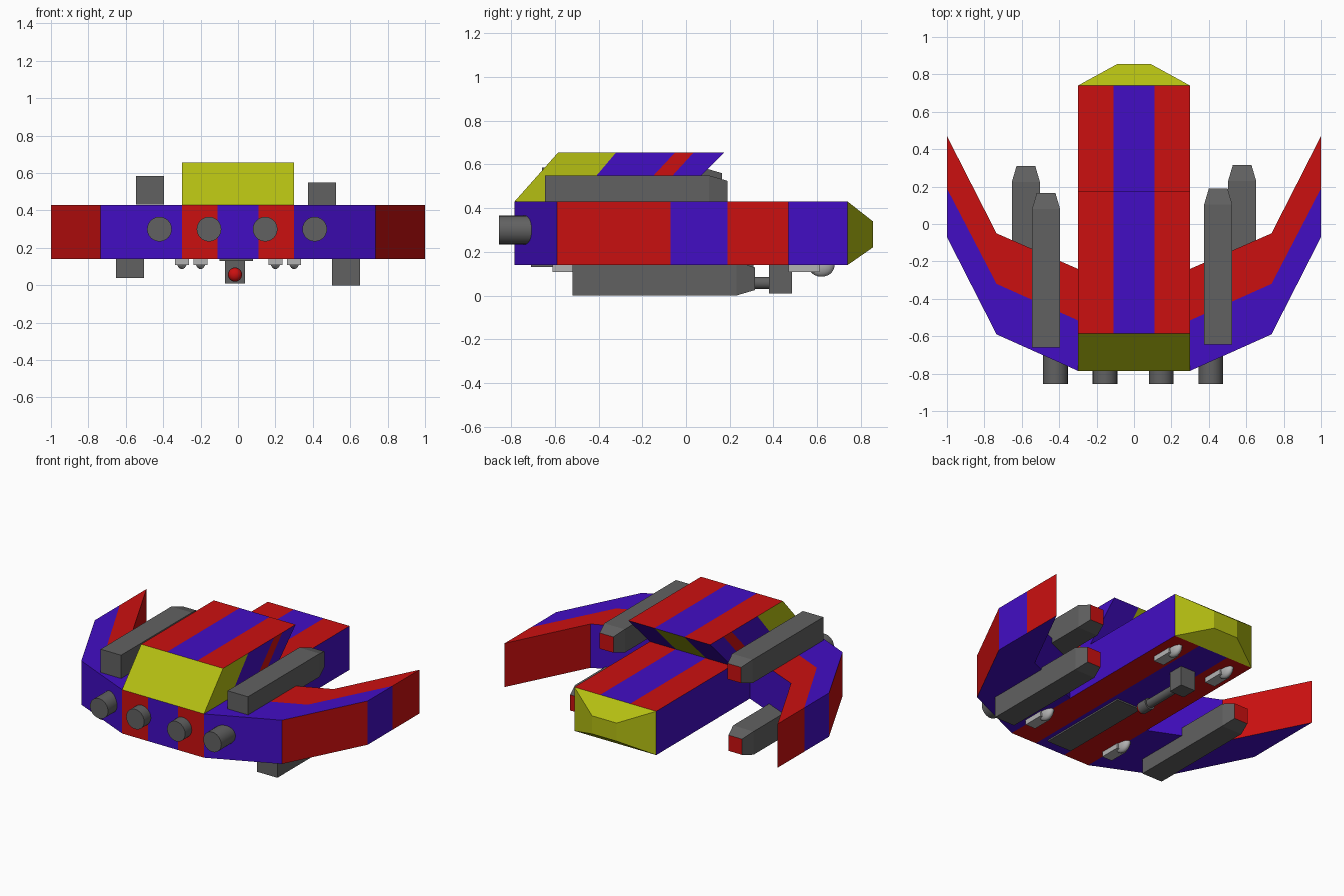
import bpy, bmesh, math
from mathutils import Matrix

if "Cube" in bpy.data.objects:
    bpy.data.objects.remove(bpy.data.objects["Cube"])


def material(name, rgb):
    m = bpy.data.materials.new(name)
    m.diffuse_color = (*rgb, 1)
    m.use_nodes = True
    m.node_tree.nodes["Principled BSDF"].inputs["Base Color"].default_value = m.diffuse_color
    return m


RED = material("red", (0.60, 0.005, 0.005))
BLUE = material("blue", (0.055, 0.004, 0.55))
YELLOW = material("yellow", (0.46, 0.52, 0.006))
GREY = material("dark_grey", (0.12, 0.12, 0.12))
PALE = material("pale_grey", (0.45, 0.45, 0.45))
MATS = [RED, BLUE, YELLOW, GREY, PALE]


def finish(name, bm, mats):
    bmesh.ops.recalc_face_normals(bm, faces=bm.faces)
    me = bpy.data.meshes.new(name)
    bm.to_mesh(me)
    bm.free()
    for m in mats:
        me.materials.append(m)
    ob = bpy.data.objects.new(name, me)
    bpy.context.collection.objects.link(ob)
    return ob


def slab(name, rows, colour):
    """Skin rows of (bottom point, top point) columns; colour(kind, i, j) picks each face."""
    bm = bmesh.new()
    v = [[[bm.verts.new(p) for p in col] for col in row] for row in rows]
    n, m = len(v) - 1, len(v[0]) - 1

    def face(quad, kind, i, j):
        bm.faces.new(quad).material_index = MATS.index(colour(kind, i, j))

    for i in range(n):
        for j in range(m):
            for k, kind in enumerate(("bottom", "top")):
                face([v[i][j][k], v[i+1][j][k], v[i+1][j+1][k], v[i][j+1][k]], kind, i, j)
        for j, kind in ((0, "first_side"), (m, "last_side")):
            face([v[i][j][0], v[i+1][j][0], v[i+1][j][1], v[i][j][1]], kind, i, j)
    for i, kind in ((0, "start"), (n, "end")):
        for j in range(m):
            face([v[i][j][0], v[i][j+1][0], v[i][j+1][1], v[i][j][1]], kind, i, j)
    return finish(name, bm, MATS)


def box(name, lo, hi, mat):
    rows = [[((x, y, lo[2]), (x, y, hi[2])) for x in (lo[0], hi[0])] for y in (lo[1], hi[1])]
    return slab(name, rows, lambda *a: mat)


def rod(name, x, z, y0, y1, r, mat, segments=24):
    bm = bmesh.new()
    bmesh.ops.create_cone(bm, cap_ends=True, segments=segments, radius1=r, radius2=r, depth=y1 - y0,
                          matrix=Matrix.Translation((x, (y0 + y1) / 2, z)) @ Matrix.Rotation(math.pi / 2, 4, 'X'))
    for f in bm.faces:
        f.smooth = len(f.verts) == 4
    for e in bm.edges:
        e.smooth = all(len(f.verts) == 4 for f in e.link_faces)
    return finish(name, bm, [mat])


def ball(name, loc, scale, mat):
    bm = bmesh.new()
    bmesh.ops.create_uvsphere(bm, u_segments=20, v_segments=12, radius=1,
                              matrix=Matrix.Translation(loc) @ Matrix.Diagonal((*scale, 1)))
    for f in bm.faces:
        f.smooth = True
    return finish(name, bm, [mat])


STRIPES = (RED, BLUE, RED)
COLS = (-0.3, -0.11, 0.11, 0.3)


# Striped hull with yellow tapered nose
def hull_colour(kind, i, j):
    if i == 1 or kind == "end":
        return YELLOW
    return BLUE if "side" in kind else STRIPES[j]


slab("hull", [[((x * s, y, lo), (x * s, y, hi)) for x in COLS]
              for y, s, lo, hi in ((-0.785, 1, 0.14, 0.43), (0.74, 1, 0.14, 0.43), (0.855, 0.3, 0.22, 0.34))],
     hull_colour)


# Raked upper cabin with slanted side bands
def cabin_colour(kind, i, j):
    if kind == "start":
        return YELLOW
    if kind == "end":
        return (BLUE, YELLOW, BLUE)[j]
    return (YELLOW, BLUE, RED, BLUE)[i] if "side" in kind else STRIPES[j]


slab("cabin", [[((x, yb, 0.43), (x, yt, 0.655)) for x in COLS]
               for yb, yt in ((-0.785, -0.585), (-0.51, -0.32), (-0.26, -0.05), (-0.17, 0.035), (-0.05, 0.175))],
     cabin_colour)


# Two-tone swept wings
def wing_colour(kind, i, j):
    if kind in ("top", "end"):
        return (BLUE, RED)[j]
    return (BLUE, RED)[i] if "side" in kind else BLUE


for side, label in ((-1, "left"), (1, "right")):
    slab(label + "_wing",
         [[((side * x, y, 0.14), (side * x, y, 0.43)) for y in ys]
          for x, ys in ((0.3, (-0.785, -0.515, -0.24)), (0.735, (-0.59, -0.32, -0.05)), (1.0, (-0.07, 0.19, 0.47)))],
         wing_colour)

# Long pods with tapered red-tipped ends
for name, x, y0, y1, z in (("upper_left_pod", -0.47, -0.66, 0.165, 0.508),
                           ("upper_right_pod", 0.45, -0.645, 0.19, 0.473),
                           ("lower_left_pod", -0.578, -0.52, 0.31, 0.117),
                           ("lower_right_pod", 0.578, -0.52, 0.315, 0.077)):
    slab(name, [[((x + s * w, y, z - h), (x + s * w, y, z + h)) for s in (-1, 1)]
                for y, w, h in ((y0, 0.075, 0.077), (y1 - 0.085, 0.075, 0.077), (y1, 0.05, 0.052))],
         lambda kind, i, j: RED if kind == "end" else GREY)

# Engine nozzles
for n, x in enumerate((-0.42, -0.155, 0.145, 0.41)):
    rod(f"engine_{n + 1}", x, 0.30, -0.855, -0.68, 0.066, GREY)

# Belly turret and hatch
box("turret_mount", (-0.07, 0.38, 0.01), (0.038, 0.485, 0.145), GREY)
rod("turret_barrel", -0.016, 0.057, 0.12, 0.39, 0.028, GREY)
rod("turret_muzzle", -0.016, 0.057, 0.06, 0.13, 0.038, GREY)
ball("turret_tip", (-0.016, 0.06, 0.057), (0.037, 0.03, 0.037), RED)
box("belly_hatch", (-0.1, -0.71, 0.13), (0.08, -0.06, 0.145), GREY)

# Small belly lamps
for pair, x, y in (("nose", 0.2, 0.47), ("wing", 0.3, -0.61)):
    for side, label in ((-1, "left"), (1, "right")):
        box(f"{pair}_{label}_lamp_base", (side * x - 0.037, y, 0.107), (side * x + 0.037, y + 0.14, 0.145), PALE)
        ball(f"{pair}_{label}_lamp", (side * x, y + 0.15, 0.138), (0.03, 0.06, 0.052), PALE)
